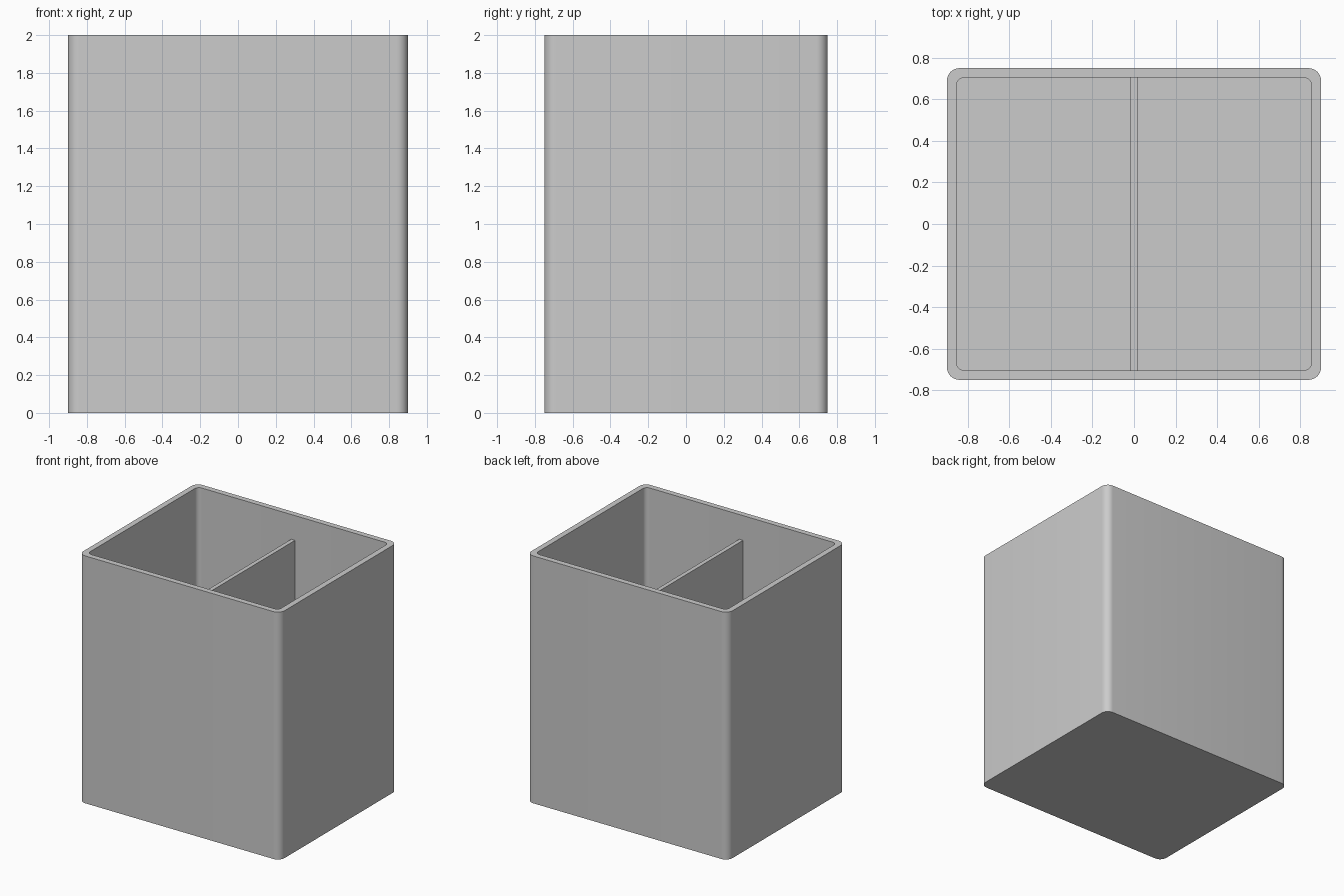
import bpy
import bmesh
import math

cube = bpy.data.objects.get("Cube")
if cube:
    bpy.data.objects.remove(cube, do_unlink=True)

WIDTH, DEPTH, HEIGHT = 1.8, 1.5, 2.0
WALL, RADIUS = 0.046, 0.06
DIVIDER_THICKNESS, DIVIDER_TOP = 0.034, 1.8

grey = bpy.data.materials.new("plain grey")
grey.use_nodes = True
colour = (0.6, 0.6, 0.6, 1)
grey.diffuse_color = colour
grey.node_tree.nodes["Principled BSDF"].inputs["Base Color"].default_value = colour


def finish(name, bm):
    mesh = bpy.data.meshes.new(name)
    bmesh.ops.recalc_face_normals(bm, faces=bm.faces[:])
    bm.to_mesh(mesh)
    bm.free()
    mesh.materials.append(grey)
    obj = bpy.data.objects.new(name, mesh)
    bpy.context.collection.objects.link(obj)
    bpy.ops.object.select_all(action="DESELECT")
    obj.select_set(True)
    bpy.context.view_layer.objects.active = obj
    bpy.ops.object.shade_smooth_by_angle(angle=math.radians(30))
    return obj


def rounded_ring(bm, inset, z, steps=8):
    """Rounded rectangle of vertices, inset from the outer size."""
    r = RADIUS - inset * 0.5
    cx, cy = WIDTH / 2 - inset - r, DEPTH / 2 - inset - r
    ring = []
    for quarter, (sx, sy) in enumerate([(1, 1), (-1, 1), (-1, -1), (1, -1)]):
        for i in range(steps + 1):
            a = (quarter + i / steps) * math.pi / 2
            ring.append(bm.verts.new((sx * cx + r * math.cos(a),
                                      sy * cy + r * math.sin(a), z)))
    return ring


# Open container: outer wall, rim, inner wall and floor
bm = bmesh.new()
rings = [rounded_ring(bm, inset, z) for inset, z in
         [(0, 0), (0, HEIGHT), (WALL, HEIGHT), (WALL, WALL)]]
for low, high in zip(rings, rings[1:]):
    for i in range(len(low)):
        j = (i + 1) % len(low)
        bm.faces.new((low[i], low[j], high[j], high[i]))
bm.faces.new(rings[0])
bm.faces.new(rings[-1])
finish("container", bm)

# Central divider, lower than the rim
bm = bmesh.new()
bmesh.ops.create_cube(bm, size=1)
bmesh.ops.scale(bm, verts=bm.verts[:],
                vec=(DIVIDER_THICKNESS, DEPTH - 2 * WALL, DIVIDER_TOP - WALL))
bmesh.ops.translate(bm, verts=bm.verts[:], vec=(0, 0, (DIVIDER_TOP + WALL) / 2))
finish("divider", bm)
